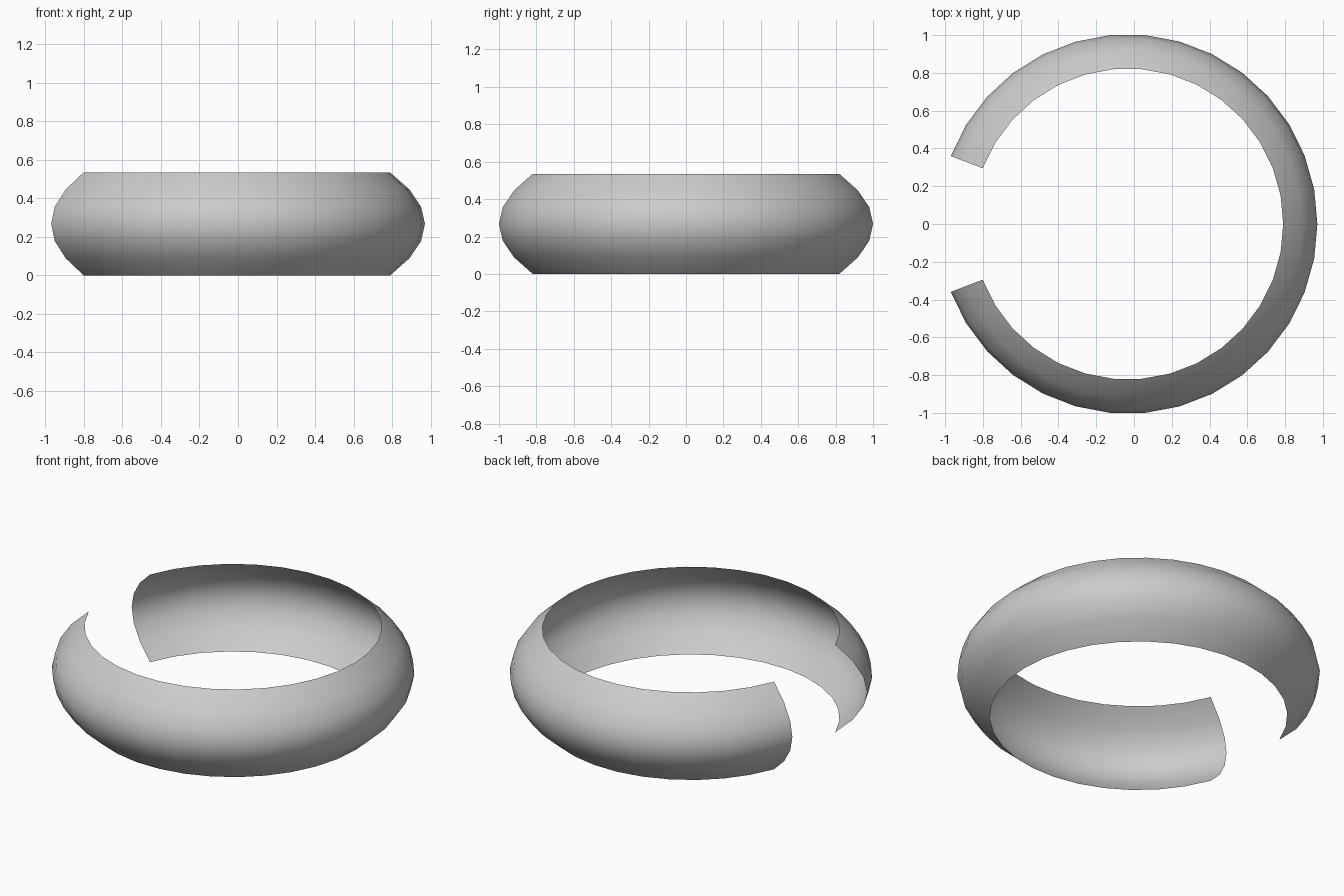
import bpy, bmesh, math
from mathutils import Matrix, Vector

cube = bpy.data.objects.get("Cube")
if cube:
    bpy.data.objects.remove(cube, do_unlink=True)

HEIGHT = 0.535
RADIUS = 1.004       # at the middle of the band
BULGE = 0.181        # how far the rims curve inwards
SWEEP = math.radians(318)
CENTRE = Vector((-0.033, 0, 0))

grey = bpy.data.materials.new("light grey")
grey.use_nodes = True
colour = (0.6, 0.6, 0.6, 1)
grey.diffuse_color = colour
grey.node_tree.nodes["Principled BSDF"].inputs["Base Color"].default_value = colour

# Parabolic band profile, starting at one side of the gap
bm = bmesh.new()
start = Matrix.Rotation(-SWEEP / 2, 3, 'Z')
profile = []
for i in range(-3, 4):
    t = i / 3
    point = Vector((RADIUS - BULGE * t * t, 0, HEIGHT * (1 + t) / 2))
    profile.append(bm.verts.new(CENTRE + start @ point))
edges = [bm.edges.new(pair) for pair in zip(profile, profile[1:])]

# Sweep the profile into an open ring with a gap on the -x side
bmesh.ops.spin(bm, geom=profile + edges, cent=CENTRE, axis=(0, 0, 1),
               angle=SWEEP, steps=30, use_duplicate=False)

# Turn all faces outwards
bm.normal_update()
inward = [f for f in bm.faces
          if f.normal.dot((f.calc_center_median() - CENTRE) * Vector((1, 1, 0))) < 0]
bmesh.ops.reverse_faces(bm, faces=inward)
for f in bm.faces:
    f.smooth = True

mesh = bpy.data.meshes.new("open_ring_band")
bm.to_mesh(mesh)
bm.free()
mesh.materials.append(grey)
band = bpy.data.objects.new("open_ring_band", mesh)
bpy.context.collection.objects.link(band)
